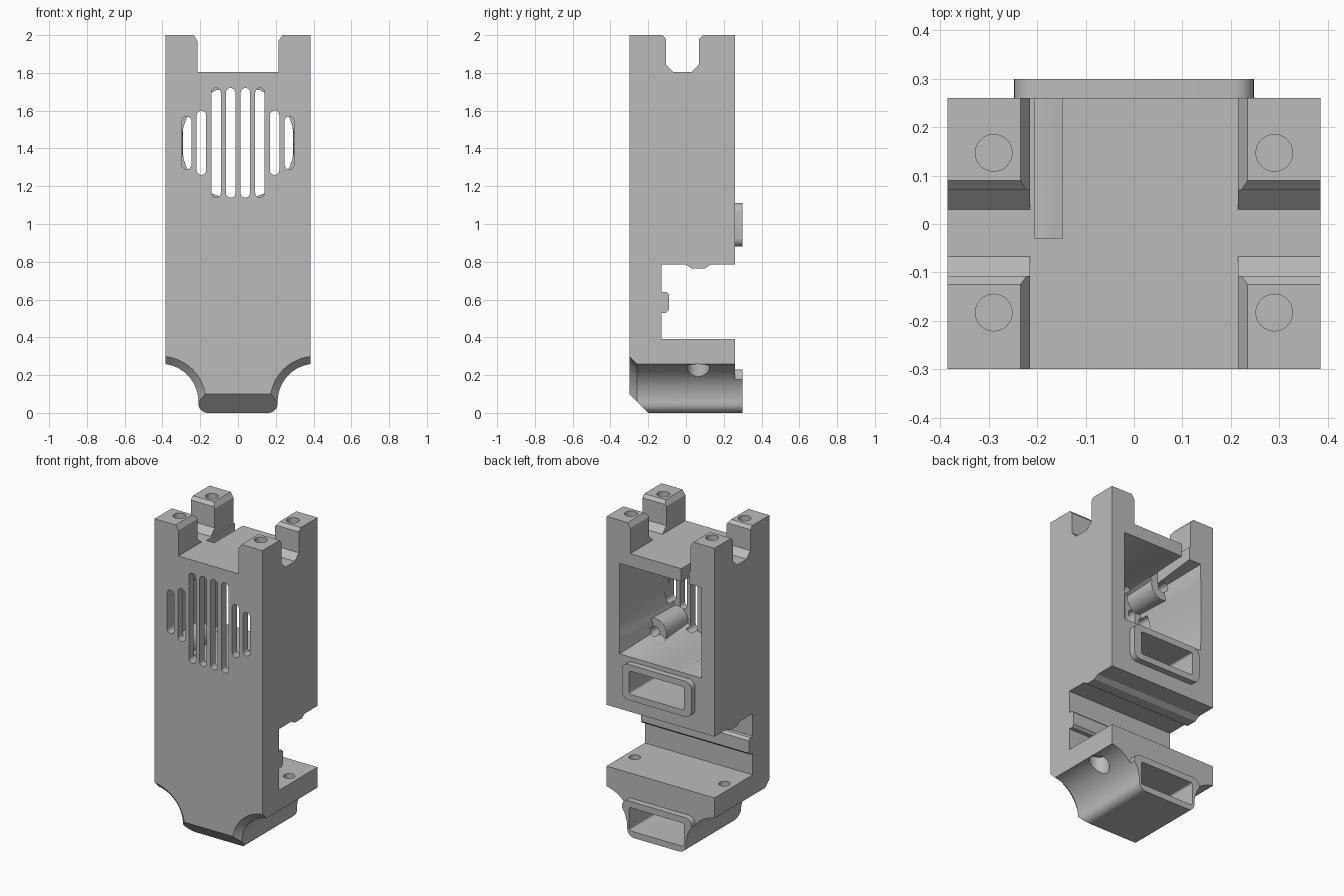
import bpy, bmesh
from math import cos, sin, pi

cube = bpy.data.objects.get("Cube")
if cube:
    bpy.data.objects.remove(cube)

grey = bpy.data.materials.new("plain_grey")
grey.use_nodes = True
colour = (0.5, 0.5, 0.5, 1)
grey.diffuse_color = colour
grey.node_tree.nodes["Principled BSDF"].inputs["Base Color"].default_value = colour


def place(axis, a, b, t):
    return {"x": (t, a, b), "y": (a, t, b), "z": (a, b, t)}[axis]


def loft(name, axis, ring0, t0, ring1, t1):
    """Solid between two matching outlines lying across an axis."""
    bm = bmesh.new()
    r0 = [bm.verts.new(place(axis, a, b, t0)) for a, b in ring0]
    r1 = [bm.verts.new(place(axis, a, b, t1)) for a, b in ring1]
    bm.faces.new(r0)
    bm.faces.new(r1)
    n = len(r0)
    for i in range(n):
        j = (i + 1) % n
        bm.faces.new((r0[i], r0[j], r1[j], r1[i]))
    bmesh.ops.recalc_face_normals(bm, faces=bm.faces)
    mesh = bpy.data.meshes.new(name)
    bm.to_mesh(mesh)
    bm.free()
    mesh.materials.append(grey)
    obj = bpy.data.objects.new(name, mesh)
    bpy.context.collection.objects.link(obj)
    return obj


def prism(name, axis, pts, t0, t1):
    return loft(name, axis, pts, t0, pts, t1)


def arc(ca, cb, r, start, end, n=12):
    steps = [start + (end - start) * i / n for i in range(n + 1)]
    return [(ca + r * cos(s * pi / 180), cb + r * sin(s * pi / 180)) for s in steps]


def circle(ca, cb, r, n=32):
    return arc(ca, cb, r, 0, 360, n)[:-1]


def rounded(a0, a1, b0, b1, r):
    return (arc(a1 - r, b0 + r, r, -90, 0, 6) + arc(a1 - r, b1 - r, r, 0, 90, 6)
            + arc(a0 + r, b1 - r, r, 90, 180, 6) + arc(a0 + r, b0 + r, r, 180, 270, 6))


def rect(a0, a1, b0, b1):
    return [(a0, b0), (a1, b0), (a1, b1), (a0, b1)]


def combine(part, operation="DIFFERENCE"):
    """Apply a boolean to the housing and drop the helper."""
    bpy.context.view_layer.objects.active = housing
    mod = housing.modifiers.new("combine", "BOOLEAN")
    mod.operation = operation
    mod.solver = "EXACT"
    mod.object = part
    bpy.ops.object.modifier_apply(modifier=mod.name)
    bpy.data.objects.remove(part)


# Housing: side profile with the rear gap, its ridges and the top notch
profile = [
    (-.3, .1), (-.2, 0), (.26, 0), (.26, .39), (-.13, .39),
    (-.13, .53), (-.105, .53), (-.09, .545), (-.09, .625), (-.105, .64), (-.13, .64),
    (-.13, .785), (0, .785), (.03, .765), (.1, .765), (.13, .785), (.26, .785),
    (.26, 2), (.09, 2), (.07, 1.98), (.07, 1.845), (.03, 1.805),
    (-.067, 1.805), (-.107, 1.845), (-.107, 1.98), (-.125, 2), (-.3, 2)]
housing = prism("housing", "x", profile, -.385, .385)

# Port rims on the back
for z0, z1 in ((0, .23), (.88, 1.11)):
    combine(prism("port_rim", "y", rounded(-.248, .248, z0, z1, .045), .2, .3), "UNION")

# Channel between the four top posts, with chamfered edges
channel = [(-.215, 1.805), (.215, 1.805), (.215, 1.97), (.235, 2),
           (.235, 2.1), (-.235, 2.1), (-.235, 2), (-.215, 1.97)]
combine(prism("channel_cut", "y", channel, -.5, .5))

# Rounded neck at the bottom, with a conical chamfer at the front
for s in (1, -1):
    neck = (arc(.16, .05, .05, -90, 0, 8) + arc(.41, .06, .2, 180, 90, 24)
            + [(.6, .26), (.6, -.1), (.16, -.1)])
    combine(prism("neck_cut", "y", [(s * a, b) for a, b in neck], -.5, .5))
    combine(loft("neck_chamfer", "y", circle(s * .41, .06, .28, 64), -.34,
                 circle(s * .41, .06, .2, 64), -.26))

# Cavity: square at the back, blending to round behind the grille
MID = 1.43
round_end = circle(0, MID, .3, 64)
square_end = []
for a, b in circle(0, 0, 1, 64):
    k = .292 / max(abs(a), abs(b))
    square_end.append((a * k, MID + b * k))
combine(loft("cavity", "y", round_end, -.25, square_end, .262))

# Screw bosses in the cavity corners
for sx in (1, -1):
    for sz in (1, -1):
        x, z = sx * .24, MID + sz * .24
        combine(prism("screw_boss", "y", circle(x, z, .08), -.27, -.03), "UNION")
        combine(prism("boss_hole", "y", circle(x, z, .028, 20), -.22, .0))

# Grille slots
halves = (.14, .17, .29, .29)
for i, h in enumerate(halves + halves[::-1]):
    x = (i - 3.5) * .0775
    combine(prism("grille_slot", "y", rounded(x - .025, x + .025, MID - h, MID + h, .0245), -.4, -.2))

# Cable slit in the roof
combine(prism("cable_slit", "z", rect(-.205, -.148, -.03, .3), 1.6, 1.85))

# Port openings
for z0, z1 in ((.04, .19), (.92, 1.07)):
    combine(prism("port_opening", "y", rounded(-.195, .195, z0, z1, .012), -.1, .4))

# Screw holes in the posts and in the lower shelf
for s in (1, -1):
    for y in (.147, -.183):
        combine(prism("post_hole", "z", circle(s * .29, y, .038), 1.75, 2.1))
    combine(prism("shelf_hole", "z", circle(s * .32, .065, .034), .1, .45))
    combine(prism("shelf_counterbore", "z", circle(s * .32, .065, .06), .1, .31))

# Smooth the curved walls, keep machined edges sharp
bpy.ops.object.select_all(action="DESELECT")
housing.select_set(True)
bpy.context.view_layer.objects.active = housing
bpy.ops.object.shade_smooth_by_angle(angle=pi / 7)
